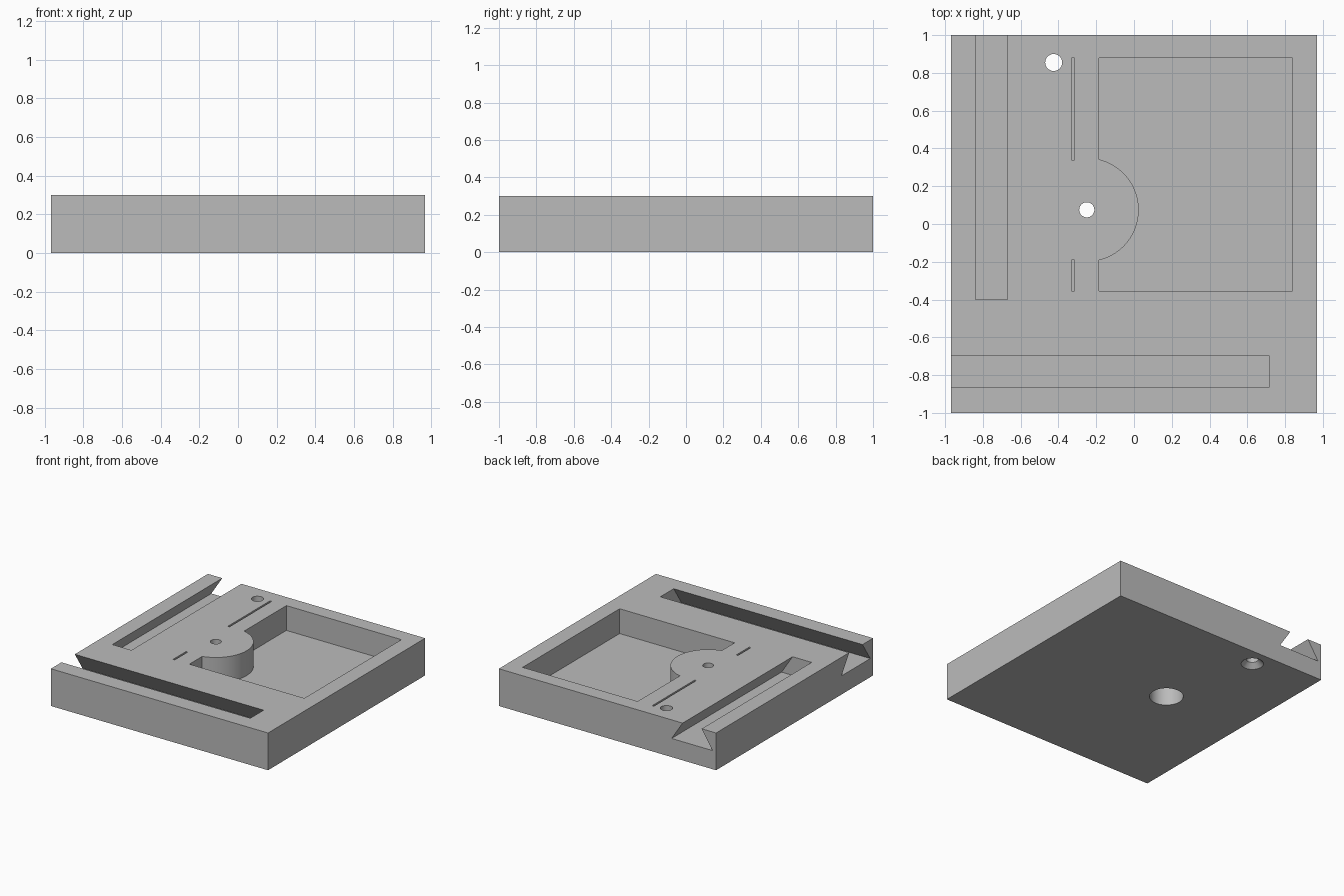
import bpy
import bmesh
from math import cos, sin, pi, asin, radians

W, L, H = 0.968, 1.0, 0.30      # half width, half length, height

old = bpy.data.objects.get("Cube")
if old:
    bpy.data.objects.remove(old, do_unlink=True)

grey = bpy.data.materials.new("plain_grey")
grey.use_nodes = True
colour = (0.5, 0.5, 0.5, 1.0)
grey.diffuse_color = colour
grey.node_tree.nodes["Principled BSDF"].inputs["Base Color"].default_value = colour


def loft(name, ring_a, ring_b):
    """Closed solid between two matching rings of points."""
    bm = bmesh.new()
    a = [bm.verts.new(p) for p in ring_a]
    b = [bm.verts.new(p) for p in ring_b]
    bm.faces.new(a)
    bm.faces.new(b)
    n = len(a)
    for i in range(n):
        j = (i + 1) % n
        bm.faces.new((a[i], a[j], b[j], b[i]))
    bmesh.ops.recalc_face_normals(bm, faces=bm.faces)
    mesh = bpy.data.meshes.new(name)
    bm.to_mesh(mesh)
    bm.free()
    mesh.materials.append(grey)
    obj = bpy.data.objects.new(name, mesh)
    bpy.context.collection.objects.link(obj)
    return obj


def prism(name, outline, z0, z1):
    return loft(name, [(x, y, z0) for x, y in outline], [(x, y, z1) for x, y in outline])


def rect(x0, x1, y0, y1):
    return [(x0, y0), (x1, y0), (x1, y1), (x0, y1)]


def circle(x, y, r, n=48):
    return [(x + r * cos(2 * pi * i / n), y + r * sin(2 * pi * i / n)) for i in range(n)]


def dovetail(centre):
    """Undercut cross-section, narrow at the top face; it runs just past that face."""
    top, low, floor, over = 0.085, 0.183, 0.15, 0.02
    rim = top - over * (low - top) / (H - floor)
    return [(centre - low, floor), (centre + low, floor),
            (centre + rim, H + over), (centre - rim, H + over)]


# Plate
plate = prism("base_plate", rect(-W, W, -L, L), 0, H)
cutters = []

# Dovetail grooves, open at the back and at one side
side = dovetail(-0.755)
cutters.append(loft("side_groove_cutter", [(u, -0.40, z) for u, z in side],
                    [(u, L + 0.1, z) for u, z in side]))
front = dovetail(-0.78)
cutters.append(loft("front_groove_cutter", [(-W - 0.1, u, z) for u, z in front],
                    [(0.715, u, z) for u, z in front]))

# Pocket wrapping around the round boss
bx, by, br = -0.25, 0.075, 0.275
px = -0.185
half = pi / 2 - asin((px - bx) / br)
arc = [half * (1 - 2 * i / 32) for i in range(33)]
pocket = [(px, -0.355), (0.84, -0.355), (0.84, 0.88), (px, 0.88)]
pocket += [(bx + br * cos(t), by + br * sin(t)) for t in arc]
cutters.append(prism("pocket_cutter", pocket, 0.10, H + 0.1))

# Thin slits beside the boss
for y0, y1 in ((-0.355, -0.19), (0.34, 0.88)):
    cutters.append(prism("slit_cutter", rect(-0.33, -0.315, y0, y1), 0.10, H + 0.1))

# Boss hole with a wide bore from below
cutters.append(prism("boss_hole_cutter", circle(bx, by, 0.04), -0.1, H + 0.1))
cutters.append(prism("boss_bore_cutter", circle(bx, by, 0.125), -0.1, 0.20))

# Corner hole with a countersink below
hx, hy = -0.425, 0.855
cutters.append(prism("corner_hole_cutter", circle(hx, hy, 0.045), -0.1, H + 0.1))
cutters.append(loft("countersink_cutter",
                    [(x, y, -0.02) for x, y in circle(hx, hy, 0.103)],
                    [(x, y, 0.045) for x, y in circle(hx, hy, 0.038)]))

# Cut everything out of the plate
bpy.ops.object.select_all(action='DESELECT')
bpy.context.view_layer.objects.active = plate
plate.select_set(True)
for c in cutters:
    c.hide_render = True
    mod = plate.modifiers.new("cut", 'BOOLEAN')
    mod.operation = 'DIFFERENCE'
    mod.solver = 'EXACT'
    mod.object = c
    bpy.ops.object.modifier_apply(modifier=mod.name)
    bpy.data.objects.remove(c, do_unlink=True)

bpy.ops.object.shade_smooth_by_angle(angle=radians(30))
